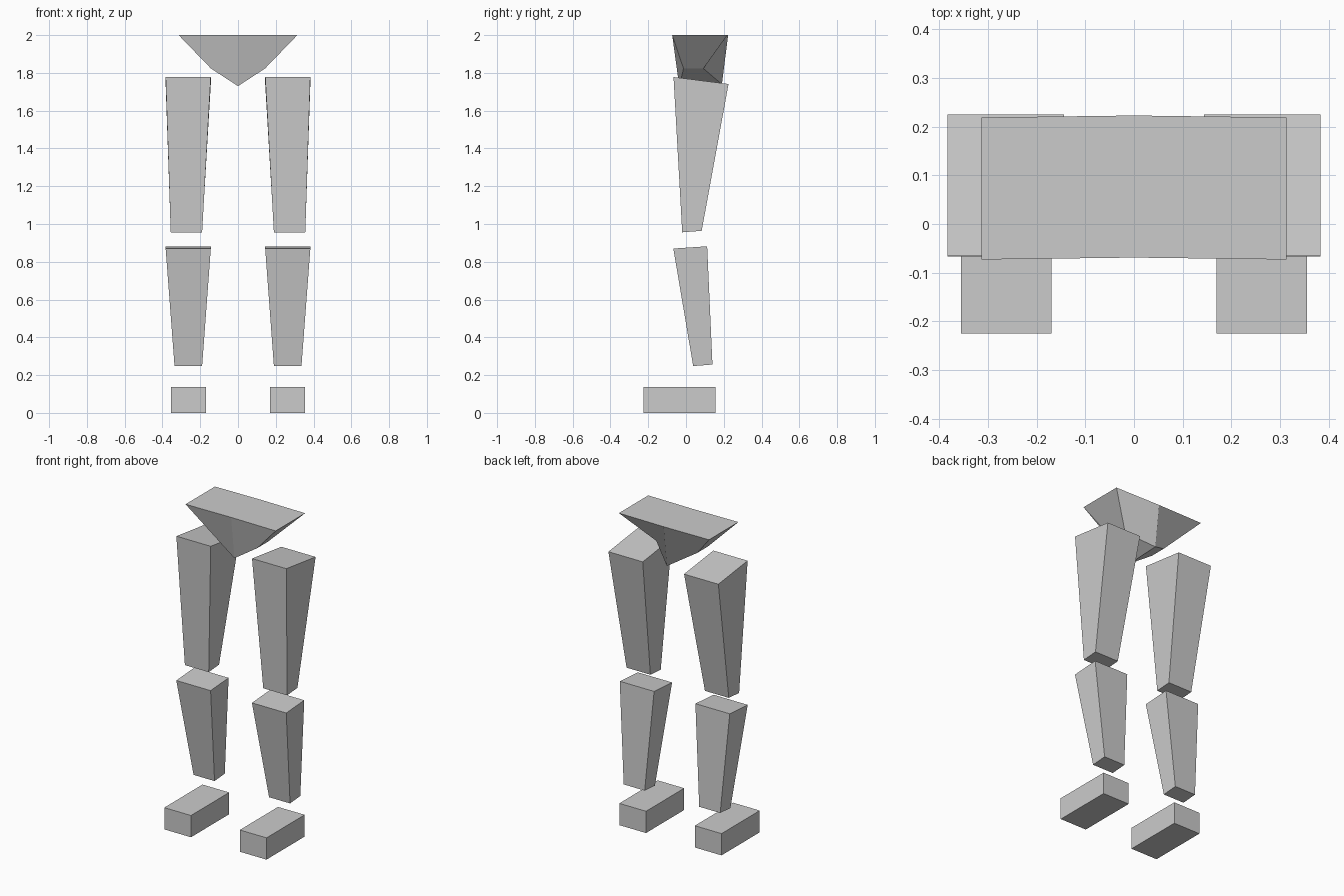
import bpy
import bmesh

if "Cube" in bpy.data.objects:
    bpy.data.objects.remove(bpy.data.objects["Cube"])


def mirrored_block(name, bottom, top, open_inner=False):
    """Six-sided block from two rings (inner-front, outer-front, outer-back, inner-back), mirrored in x."""
    bm = bmesh.new()
    lo = [bm.verts.new(p) for p in bottom]
    hi = [bm.verts.new(p) for p in top]
    bm.faces.new(lo[::-1])
    bm.faces.new(hi)
    for i in range(3 if open_inner else 4):
        j = (i + 1) % 4
        bm.faces.new((lo[i], lo[j], hi[j], hi[i]))
    mesh = bpy.data.meshes.new(name)
    bm.to_mesh(mesh)
    bm.free()
    obj = bpy.data.objects.new(name, mesh)
    bpy.context.collection.objects.link(obj)
    mirror = obj.modifiers.new("Mirror", 'MIRROR')
    mirror.use_mirror_merge = True
    mirror.merge_threshold = 0.001
    return obj


def ring(x_in, x_out, front, back):
    """Rectangular, tilted section; front and back are (y, z)."""
    return [(x_in, *front), (x_out, *front), (x_out, *back), (x_in, *back)]


# Feet
mirrored_block("feet",
               ring(0.17, 0.356, (-0.225, 0), (0.155, 0)),
               ring(0.17, 0.356, (-0.225, 0.137), (0.155, 0.137)))

# Lower legs, leaning back
mirrored_block("lower_legs",
               ring(0.19, 0.336, (0.038, 0.248), (0.14, 0.256)),
               ring(0.144, 0.383, (-0.067, 0.87), (0.112, 0.882)))

# Thighs, wider at the hip
mirrored_block("thighs",
               ring(0.19, 0.356, (-0.02, 0.956), (0.083, 0.964)),
               ring(0.144, 0.383, (-0.066, 1.778), (0.225, 1.741)))

# Pelvis: half wedge joined at the centre line
mirrored_block("pelvis",
               [(0, -0.036, 1.73), (0.143, -0.013, 1.823),
                (0.143, 0.092, 1.823), (0, 0.19, 1.74)],
               [(0, -0.069, 2), (0.314, -0.073, 2),
                (0.314, 0.219, 2), (0, 0.223, 2)],
               open_inner=True)
